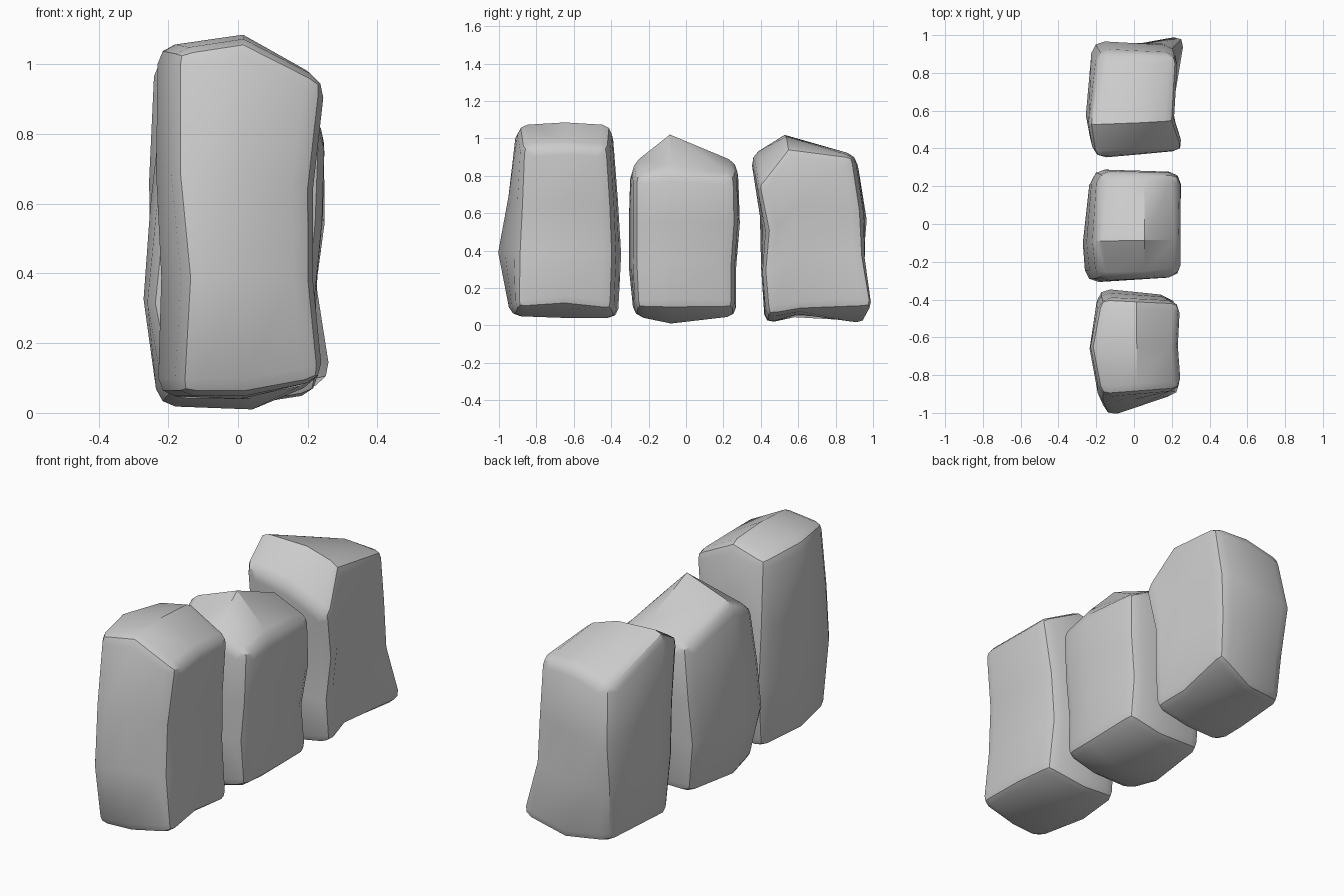
import bpy, bmesh
from mathutils import Vector

if "Cube" in bpy.data.objects:
    bpy.data.objects.remove(bpy.data.objects["Cube"])

LEVELS = (0, 0.34, 0.64, 1)


def stone(name, rings, bottom, top, u, v, bulge):
    """rings: four corners (front left, front right, back right, back left) per level;
    bottom/top: 3x3 heights, front row first; u, v: where the middle creases run."""
    bm = bmesh.new()
    us, vs = (0, u, 1), (0, v, 1)
    grid = {}
    for k, t in enumerate(LEVELS):
        fl, fr, br, bl = [Vector(c) for c in rings[k]]
        for j in range(3):
            for i in range(3):
                if i == j == 1 and 0 < k < 3:
                    continue
                p = fl.lerp(fr, us[i]).lerp(bl.lerp(br, us[i]), vs[j])
                if j == 1:
                    p.x += (-bulge[0], 0, bulge[1])[i]
                if i == 1:
                    p.y += (-bulge[2], 0, bulge[3])[j]
                z = bottom[j][i] * (1 - t) + top[j][i] * t
                grid[i, j, k] = bm.verts.new((p.x, p.y, z))
    # sides
    loop = [(0, 0), (1, 0), (2, 0), (2, 1), (2, 2), (1, 2), (0, 2), (0, 1)]
    for k in range(3):
        for a, b in zip(loop, loop[1:] + loop[:1]):
            bm.faces.new([grid[(*a, k)], grid[(*b, k)], grid[(*b, k + 1)], grid[(*a, k + 1)]])
    # top and bottom caps
    for i in range(2):
        for j in range(2):
            q = [(i, j), (i + 1, j), (i + 1, j + 1), (i, j + 1)]
            bm.faces.new([grid[(*c, 3)] for c in q])
            bm.faces.new([grid[(*c, 0)] for c in reversed(q)])
    # round only the twelve box edges, the upright ones most
    weight = bm.edges.layers.float.new("bevel_weight_edge")
    key = {vert: g for g, vert in grid.items()}
    for e in bm.edges:
        a, b = [key[w] for w in e.verts]
        extremes = sum(a[n] == b[n] and a[n] in ends
                       for n, ends in enumerate(((0, 2), (0, 2), (0, 3))))
        upright = a[2] != b[2]
        e[weight] = (1.0 if upright else 0.75) if extremes == 2 else 0.0
    mesh = bpy.data.meshes.new(name)
    bm.to_mesh(mesh)
    bm.free()
    ob = bpy.data.objects.new(name, mesh)
    bpy.context.collection.objects.link(ob)
    mod = ob.modifiers.new("rounded_edges", 'BEVEL')
    mod.limit_method = 'WEIGHT'
    mod.width = 0.065
    mod.segments = 2
    bpy.ops.object.select_all(action='DESELECT')
    ob.select_set(True)
    bpy.context.view_layer.objects.active = ob
    bpy.ops.object.modifier_apply(modifier=mod.name)
    bpy.ops.object.shade_smooth_by_angle(angle=0.6)


# front stone, top sloping down to the right
stone("front_stone",
      [[(-.17, -.94), (.25, -.91), (.23, -.39), (-.19, -.36)],
       [(-.15, -1.025), (.22, -.90), (.205, -.38), (-.19, -.34)],
       [(-.18, -.96), (.22, -.89), (.215, -.39), (-.19, -.36)],
       [(-.18, -.91), (.255, -.88), (.25, -.41), (-.18, -.39)]],
      [(.05, .05, .09), (.05, .04, .11), (.04, .04, .08)],
      [(1.04, 1.07, .95), (1.05, 1.085, .96), (1.02, 1.07, .95)],
      .45, .5, (.05, -.015, 0, 0))

# middle stone, peaked top
stone("middle_stone",
      [[(-.20, -.28), (.23, -.27), (.24, .26), (-.21, .27)],
       [(-.255, -.31), (.22, -.28), (.22, .26), (-.23, .27)],
       [(-.23, -.31), (.24, -.28), (.25, .275), (-.22, .29)],
       [(-.19, -.30), (.25, -.28), (.245, .27), (-.19, .28)]],
      [(.05, .05, .09), (.02, .01, .09), (.05, .05, .09)],
      [(.82, .86, .80), (.92, 1.02, .82), (.81, .87, .80)],
      .56, .36, (.025, 0, 0, 0))

# back stone, top sloping down to the front
stone("back_stone",
      [[(-.20, .42), (.24, .43), (.28, 1.01), (-.19, .91)],
       [(-.22, .40), (.24, .41), (.23, .96), (-.21, .93)],
       [(-.22, .39), (.255, .43), (.225, .945), (-.22, .97)],
       [(-.21, .34), (.27, .38), (.235, .90), (-.19, .92)]],
      [(.01, .01, .05), (.04, .06, .08), (.03, .01, .10)],
      [(.92, .86, .73), (1.02, 1.01, .95), (.85, .91, .91)],
      .5, .32, (.035, -.045, 0, 0))
